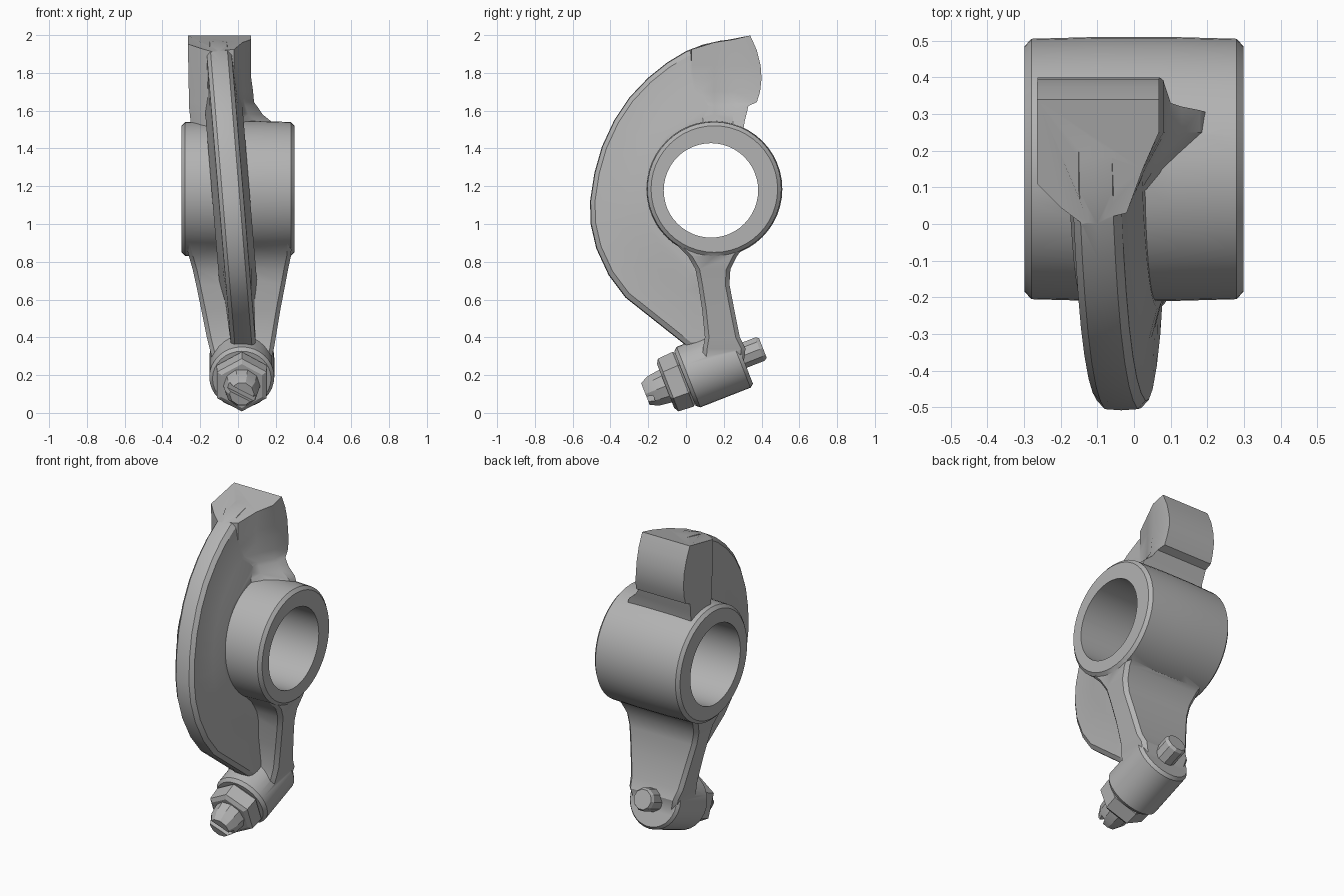
import bpy, bmesh, math
from mathutils import Vector

if "Cube" in bpy.data.objects:
    bpy.data.objects.remove(bpy.data.objects["Cube"], do_unlink=True)

steel = bpy.data.materials.new("grey cast steel")
steel.use_nodes = True
GREY = (0.45, 0.45, 0.45, 1)
steel.diffuse_color = GREY
steel.node_tree.nodes["Principled BSDF"].inputs["Base Color"].default_value = GREY


def loft(name, rings):
    """Skin a stack of equal-length point rings and cap both ends."""
    bm = bmesh.new()
    rows = [[bm.verts.new(p) for p in ring] for ring in rings]
    n = len(rows[0])
    for a, b in zip(rows, rows[1:]):
        for i in range(n):
            j = (i + 1) % n
            bm.faces.new((a[i], a[j], b[j], b[i]))
    bm.faces.new(rows[0])
    bm.faces.new(rows[-1])
    bmesh.ops.recalc_face_normals(bm, faces=bm.faces)
    mesh = bpy.data.meshes.new(name)
    bm.to_mesh(mesh)
    bm.free()
    ob = bpy.data.objects.new(name, mesh)
    bpy.context.collection.objects.link(ob)
    mesh.materials.append(steel)
    return ob


def turned(name, origin, axis, profile, sides, turn=0.0):
    """Round or faceted part from (distance, radius) pairs along an axis."""
    axis = Vector(axis).normalized()
    u = Vector((1, 0, 0)) if abs(axis.x) < 0.5 else Vector((0, 1, 0))
    v = axis.cross(u)
    rings = []
    for t, r in profile:
        c = Vector(origin) + axis * t
        angles = [turn + math.tau * i / sides for i in range(sides)]
        rings.append([c + r * (u * math.cos(a) + v * math.sin(a)) for a in angles])
    return loft(name, rings)


def combine(target, other, operation):
    """Apply a boolean and remove the second part."""
    mod = target.modifiers.new("cut", 'BOOLEAN')
    mod.operation, mod.solver, mod.object = operation, 'EXACT', other
    bpy.context.view_layer.objects.active = target
    bpy.ops.object.modifier_apply(modifier=mod.name)
    bpy.data.objects.remove(other, do_unlink=True)


def smooth(ob, angle=32):
    bpy.ops.object.select_all(action='DESELECT')
    ob.select_set(True)
    bpy.context.view_layer.objects.active = ob
    bpy.ops.object.shade_smooth_by_angle(angle=math.radians(angle))


# Pivot barrel across x
body = turned("rocker_body", (0, 0.15, 1.185), (1, 0, 0),
              [(-0.298, 0.335), (-0.28, 0.355), (-0.1, 0.36), (0.1, 0.36),
               (0.28, 0.355), (0.298, 0.335)], 48)

# Crescent fin, slanted sideways and thickening toward the barrel
arc = [(0.30, 1.985), (0.18, 1.97), (0.09, 1.95), (0.0, 1.915), (-0.1, 1.855),
       (-0.2, 1.775), (-0.3, 1.67), (-0.38, 1.55), (-0.445, 1.41), (-0.485, 1.27),
       (-0.508, 1.12), (-0.505, 1.0), (-0.475, 0.87), (-0.41, 0.73), (-0.32, 0.61),
       (-0.2, 0.515), (-0.08, 0.42), (0.02, 0.34)]
fin_outline = arc + [(0.16, 0.34), (0.16, 1.18), (0.24, 1.6)]


def fin_ring(offset, scale):
    ring = []
    for y, z in fin_outline:
        y, z = 0.15 + (y - 0.15) * scale, 1.185 + (z - 1.185) * scale
        ring.append((0.025 - 0.083 * (z - 0.4) + offset, y, z))
    return ring


fin = loft("fin", [fin_ring(*p) for p in
                   [(-0.10, 0.58), (-0.078, 0.7), (-0.066, 0.96), (-0.045, 0.995), (0, 1.0),
                    (0.045, 0.995), (0.066, 0.96), (0.078, 0.7), (0.10, 0.58)]])


# Tip pad with curved contact face, flaring out of the fin
def arc_height(y):
    for (y1, z1), (y0, z0) in zip(arc, arc[1:]):
        if y0 <= y <= y1:
            return z0 + (z1 - z0) * (y - y0) / (y1 - y0)
    return 2.0


def pad_ring(z, back, right, left):
    plan = [(-0.14, 0.0), (-0.2, 0.045), (left, 0.11), (left, back),
            (right, back), (right, 0.25), (right * 0.5 - 0.01, 0.15), (-0.02, 0.03)]
    return [(x, y, min(z, arc_height(y) - 0.002)) for x, y in plan]


pad = loft("pad", [pad_ring(*p) for p in
                   [(1.40, 0.29, 0.24, -0.25), (1.54, 0.31, 0.18, -0.25),
                    (1.58, 0.32, 0.13, -0.255), (1.625, 0.33, 0.10, -0.26),
                    (1.645, 0.375, 0.085, -0.26), (1.70, 0.392, 0.08, -0.26),
                    (1.77, 0.40, 0.07, -0.263), (1.84, 0.395, 0.068, -0.263),
                    (1.92, 0.375, 0.068, -0.265), (2.0, 0.34, 0.068, -0.265)]])


# Tapered lower arm with chamfered corners
def arm_ring(z, x0, x1, y0, y1):
    c = 0.022
    return [(x0 + c, y0, z), (x1 - c, y0, z), (x1, y0 + c, z), (x1, y1 - c, z),
            (x1 - c, y1, z), (x0 + c, y1, z), (x0, y1 - c, z), (x0, y0 + c, z)]


arm = loft("arm", [arm_ring(*p) for p in
                   [(0.22, -0.12, 0.16, 0.08, 0.30), (0.34, -0.15, 0.19, 0.09, 0.315),
                    (0.40, -0.165, 0.20, 0.10, 0.285), (0.55, -0.195, 0.225, 0.085, 0.255),
                    (0.68, -0.222, 0.25, 0.065, 0.23), (0.76, -0.24, 0.265, 0.05, 0.235),
                    (0.83, -0.26, 0.28, 0.01, 0.27), (0.90, -0.28, 0.285, -0.06, 0.32)]])

# Adjuster boss, tilted in the side plane
start, tilt = (0.02, -0.215, 0.10), (0, 0.931, 0.365)
boss = turned("boss", start, tilt,
              [(0.225, 0.155), (0.245, 0.172), (0.53, 0.172), (0.55, 0.158)], 32)

for part in (fin, pad, arm, boss):
    combine(body, part, 'UNION')
bore = turned("bore", (0, 0.132, 1.178), (1, 0, 0), [(-0.5, 0.25), (0.5, 0.25)], 48)
combine(body, bore, 'DIFFERENCE')
smooth(body)

# Hexagonal lock nut
nut = turned("lock_nut", start, tilt,
             [(0.115, 0.125), (0.13, 0.15), (0.215, 0.155), (0.23, 0.14)], 6, math.pi / 6)
smooth(nut, 20)

# Adjuster screw with a slotted front tip
screw = turned("adjuster_screw", start, tilt,
               [(0.0, 0.065), (0.045, 0.088), (0.12, 0.098), (0.16, 0.07),
                (0.65, 0.07), (0.668, 0.06)], 10)
d = Vector(tilt)
side = Vector((math.cos(0.5), 0, 0)) + d.cross(Vector((1, 0, 0))) * math.sin(0.5)
across = d.cross(side)
slot = loft("slot", [[Vector(start) + d * t + side * a * 0.2 + across * b * 0.016
                      for a, b in ((-1, -1), (1, -1), (1, 1), (-1, 1))]
                     for t in (-0.05, 0.035)])
combine(screw, slot, 'DIFFERENCE')
smooth(screw, 25)
